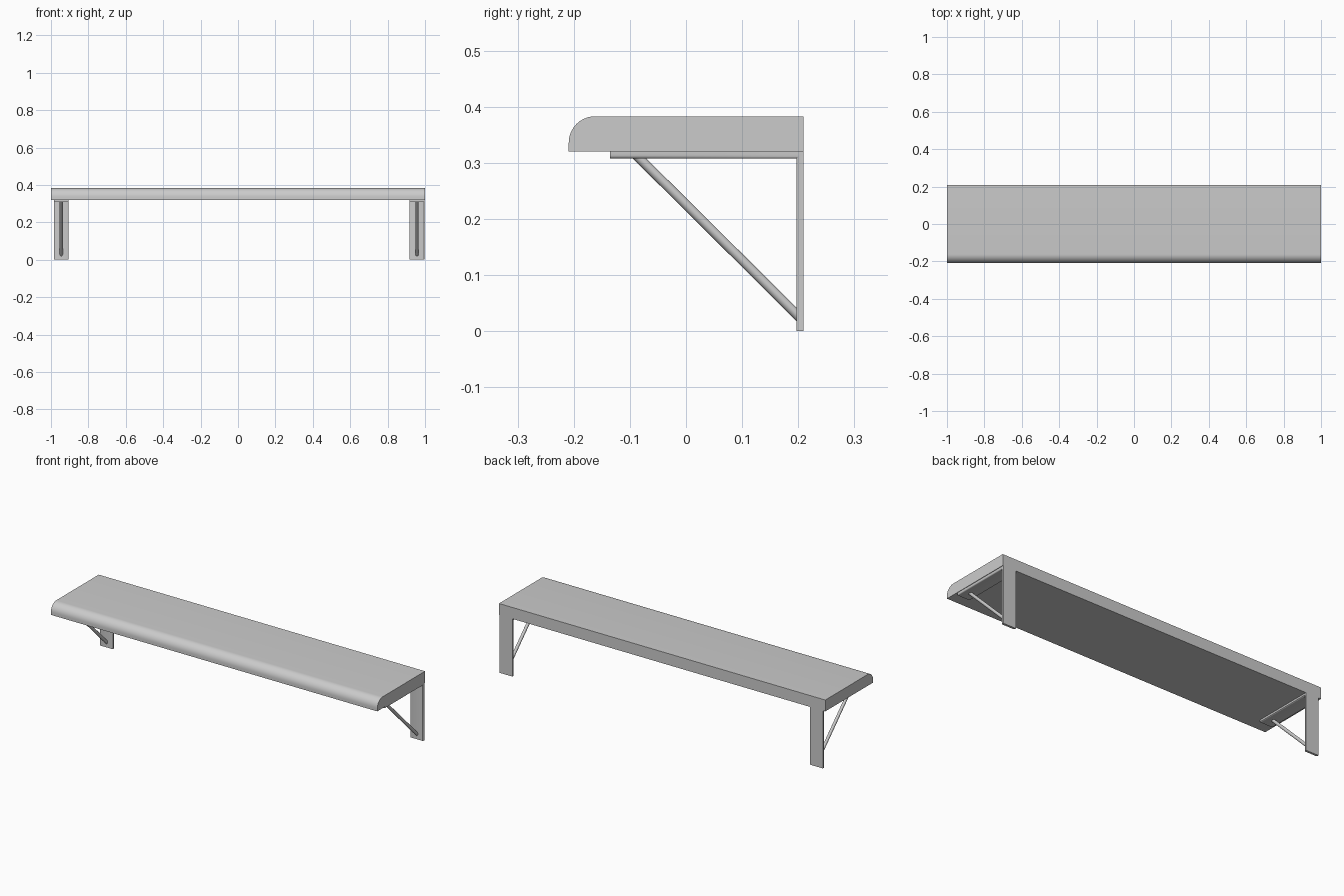
import bpy, bmesh, math
from mathutils import Vector

if "Cube" in bpy.data.objects:
    bpy.data.objects.remove(bpy.data.objects["Cube"])

HALF_Y = 0.209
TOP, UNDER = 0.383, 0.32


def extrude_profile(bm, profile, x0, x1):
    """Extrude a closed (y, z) profile along x."""
    face = bm.faces.new([bm.verts.new((x0, y, z)) for y, z in profile])
    res = bmesh.ops.extrude_face_region(bm, geom=[face])
    verts = [v for v in res["geom"] if isinstance(v, bmesh.types.BMVert)]
    bmesh.ops.translate(bm, verts=verts, vec=(x1 - x0, 0, 0))
    bmesh.ops.recalc_face_normals(bm, faces=bm.faces[:])


def finish(bm, name):
    bmesh.ops.recalc_face_normals(bm, faces=bm.faces[:])
    mesh = bpy.data.meshes.new(name)
    bm.to_mesh(mesh)
    bm.free()
    obj = bpy.data.objects.new(name, mesh)
    bpy.context.collection.objects.link(obj)
    bpy.ops.object.select_all(action='DESELECT')
    obj.select_set(True)
    bpy.context.view_layer.objects.active = obj
    bpy.ops.object.shade_smooth_by_angle(angle=math.radians(30))
    return obj


# Shelf board with a rounded front upper edge
r = 0.047
arc = [(-HALF_Y + r - r * math.cos(a), TOP - r + r * math.sin(a))
       for a in (math.radians(90 * i / 10) for i in range(11))]
bm = bmesh.new()
extrude_profile(bm, [(-HALF_Y, UNDER)] + arc + [(HALF_Y, TOP), (HALF_Y, UNDER)], -1, 1)
finish(bm, "shelf_board")


# L-shaped bracket: flat bar with its inner long edges rounded
def bracket(x0, x1, name):
    t, front = 0.0125, -0.135
    iy, iz = HALF_Y - t, UNDER - t
    bm = bmesh.new()
    extrude_profile(bm, [(front, UNDER), (HALF_Y, UNDER), (HALF_Y, 0),
                         (iy, 0), (iy, iz), (front, iz)], x0, x1)

    def inner(v):
        return abs(v.co.y - iy) < 1e-4 or abs(v.co.z - iz) < 1e-4

    edges = [e for e in bm.edges if all(inner(v) for v in e.verts)
             and abs(e.verts[0].co.x - e.verts[1].co.x) < 1e-4]
    bmesh.ops.bevel(bm, geom=edges, offset=0.006, segments=3,
                    profile=0.5, affect='EDGES')
    finish(bm, name)


# Diagonal round strut, its ends cut flush inside the bracket bars
def strut(x, name):
    radius, n = 0.0085, 16
    a, b = Vector((x, -0.082, 0.307)), Vector((x, 0.197, 0.03))
    d = (b - a).normalized()
    side, up = Vector((1, 0, 0)), d.cross(Vector((1, 0, 0)))
    bm = bmesh.new()
    rings = [[], []]
    for i in range(n):
        ang = 2 * math.pi * i / n
        off = radius * (math.cos(ang) * side + math.sin(ang) * up)
        p = a + off
        rings[0].append(bm.verts.new(p + d * ((0.309 - p.z) / d.z)))
        rings[1].append(bm.verts.new(p + d * ((0.199 - p.y) / d.y)))
    for i in range(n):
        j = (i + 1) % n
        bm.faces.new((rings[0][i], rings[0][j], rings[1][j], rings[1][i]))
    for ring in rings:
        bm.faces.new(ring)
    finish(bm, name)


for side, x0, x1 in (("left", -0.985, -0.905), ("right", 0.917, 0.997)):
    bracket(x0, x1, side + "_bracket")
    strut((x0 + x1) / 2, side + "_strut")
